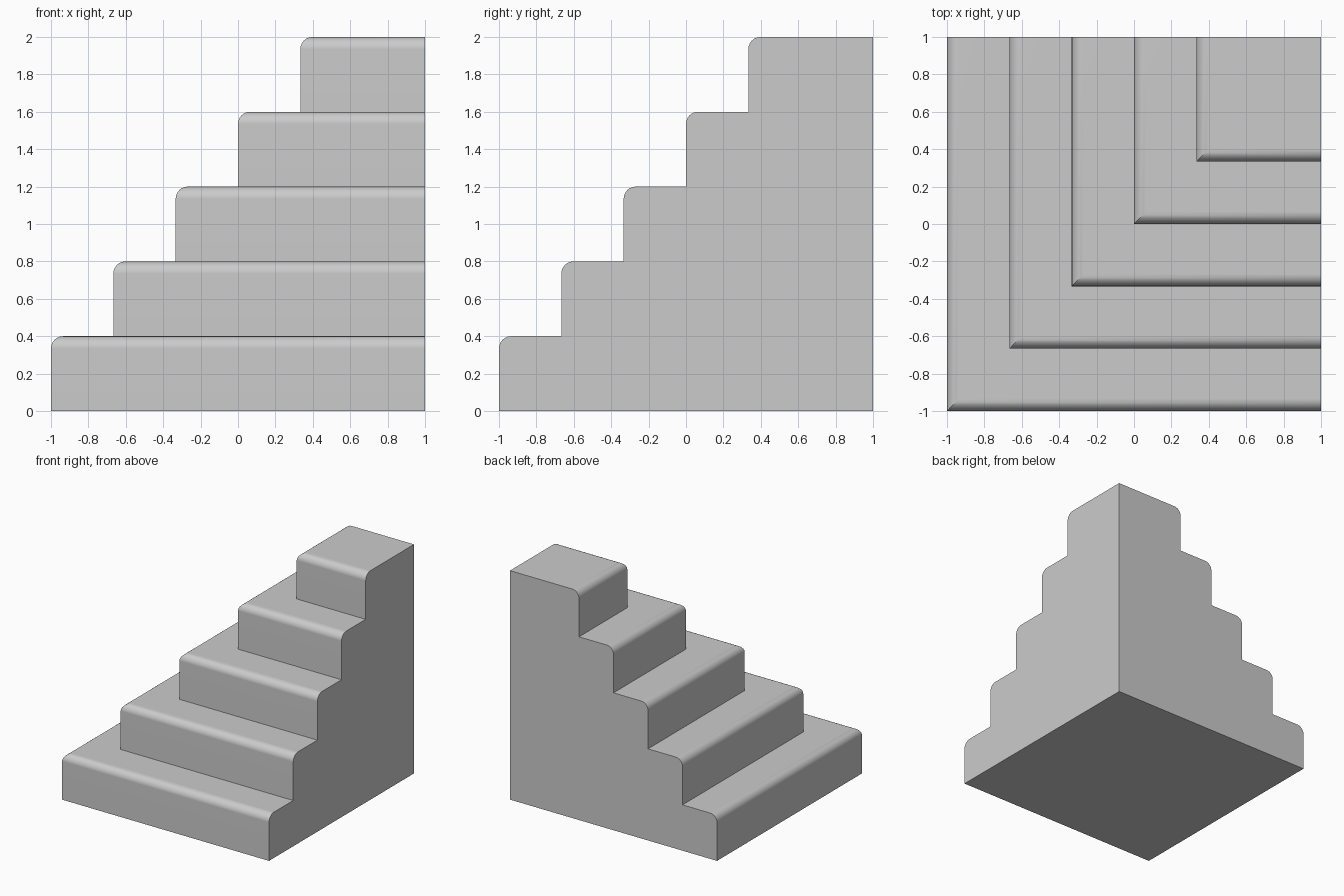
import bpy, bmesh, math

if "Cube" in bpy.data.objects:
    bpy.data.objects.remove(bpy.data.objects["Cube"])

STEPS, RUN, RISE, R, SEG = 5, 1 / 3, 0.4, 0.065, 6

# Stair profile as (inset from outer edge, height), each nosing rounded
profile = []
for i in range(STEPS):
    inset, base, top = i * RUN, i * RISE, (i + 1) * RISE
    profile.append((inset, base))
    for k in range(SEG + 1):
        a = math.pi / 2 * k / SEG
        profile.append((inset + R * (1 - math.cos(a)), top - R * (1 - math.sin(a))))

bm = bmesh.new()

# Profile swept along the front and left sides, mitred at the corner
right, corner, back = [], [], []
for o, z in profile:
    right.append(bm.verts.new((1, -1 + o, z)))
    corner.append(bm.verts.new((-1 + o, -1 + o, z)))
    back.append(bm.verts.new((-1 + o, 1, z)))
for i in range(len(profile) - 1):
    bm.faces.new((right[i], right[i + 1], corner[i + 1], corner[i]))
    bm.faces.new((corner[i], corner[i + 1], back[i + 1], back[i]))

# Flat right wall, back wall, underside and top landing
low = bm.verts.new((1, 1, 0))
high = bm.verts.new((1, 1, STEPS * RISE))
bm.faces.new(right + [high, low])
bm.faces.new(back + [high, low])
bm.faces.new((right[0], corner[0], back[0], low))
bm.faces.new((right[-1], corner[-1], back[-1], high))
bmesh.ops.recalc_face_normals(bm, faces=bm.faces[:])

mesh = bpy.data.meshes.new("corner_stairs")
bm.to_mesh(mesh)
bm.free()
obj = bpy.data.objects.new("corner_stairs", mesh)
bpy.context.collection.objects.link(obj)

# Smooth nosings with flat treads and risers
bpy.context.view_layer.objects.active = obj
obj.select_set(True)
bpy.ops.object.shade_smooth_by_angle(angle=math.radians(30))
wn = obj.modifiers.new("flat_treads", 'WEIGHTED_NORMAL')
wn.keep_sharp = True
